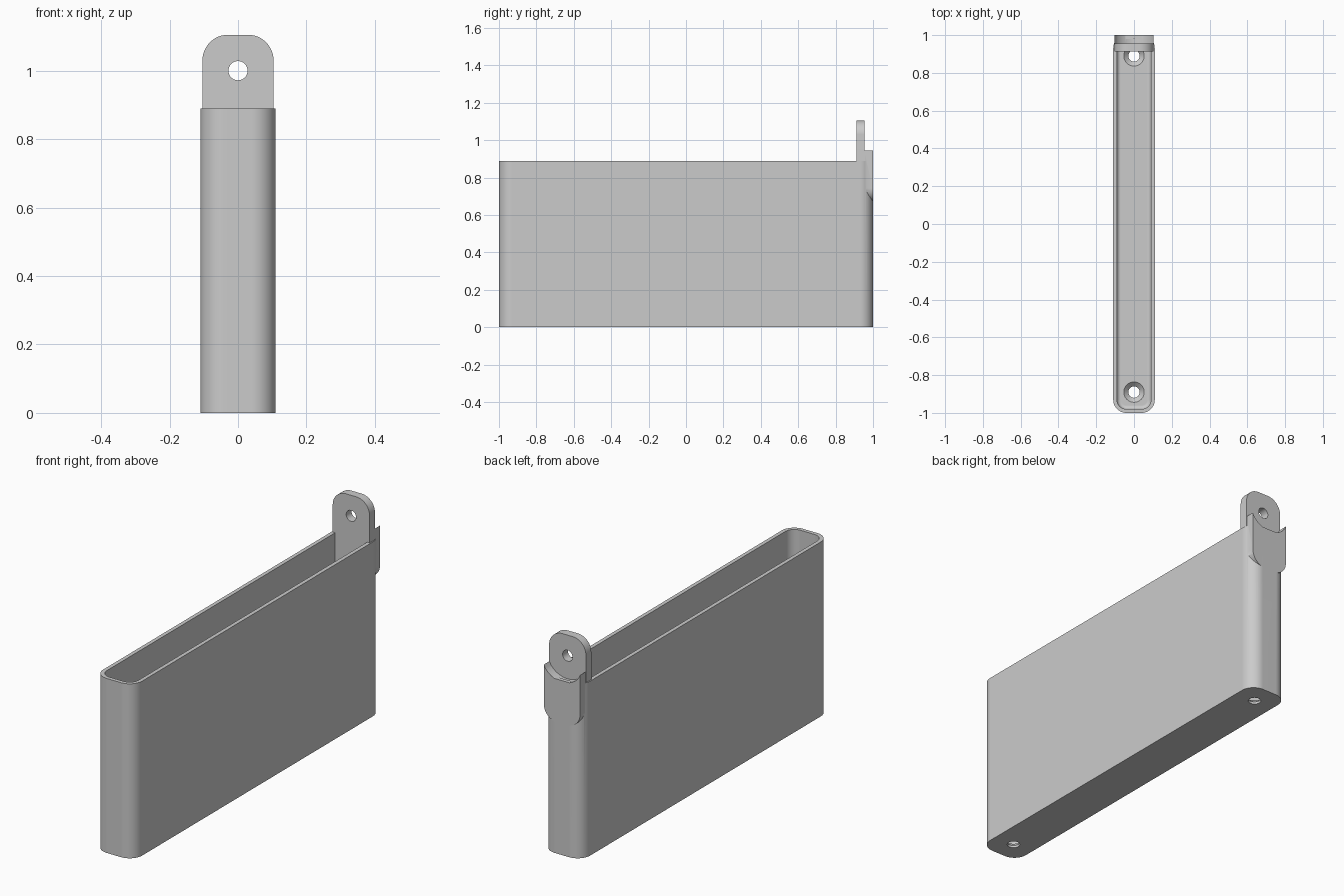
import bpy, bmesh
from math import sin, cos, pi, sqrt
from mathutils import Vector

if "Cube" in bpy.data.objects:
    bpy.data.objects.remove(bpy.data.objects["Cube"])

grey = bpy.data.materials.new("plain grey")
grey.use_nodes = True
grey.diffuse_color = (0.6, 0.6, 0.6, 1)
grey.node_tree.nodes["Principled BSDF"].inputs["Base Color"].default_value = (0.6, 0.6, 0.6, 1)


def arc(cx, cy, r, start, end, steps):
    return [(cx + r * cos(start + (end - start) * i / steps),
             cy + r * sin(start + (end - start) * i / steps)) for i in range(steps + 1)]


def rounded_rect(hx, hy, r, cy=0):
    """Counter-clockwise rectangle with round corners."""
    pts = []
    for k, (sx, sy) in enumerate([(1, 1), (-1, 1), (-1, -1), (1, -1)]):
        pts += arc(sx * (hx - r), cy + sy * (hy - r), r, k * pi / 2, (k + 1) * pi / 2, 12)
    return pts


def circle(cx, cy, r):
    return arc(cx, cy, r, 0, 2 * pi, 40)[:-1]


def loft(name, rings):
    """Closed solid through a list of equal rings of 3D points."""
    bm = bmesh.new()
    loops = [[bm.verts.new(p) for p in ring] for ring in rings]
    n = len(loops[0])
    for low, high in zip(loops, loops[1:]):
        for i in range(n):
            j = (i + 1) % n
            bm.faces.new((low[i], low[j], high[j], high[i]))
    bm.faces.new(loops[0][::-1])
    bm.faces.new(loops[-1])
    bmesh.ops.recalc_face_normals(bm, faces=bm.faces)
    mesh = bpy.data.meshes.new(name)
    bm.to_mesh(mesh)
    bm.free()
    mesh.materials.append(grey)
    obj = bpy.data.objects.new(name, mesh)
    bpy.context.collection.objects.link(obj)
    return obj


def stack(name, levels):
    """Loft of (outline, z) levels going up."""
    return loft(name, [[(x, y, z) for x, y in pts] for pts, z in levels])


def plate(name, pts, y0, y1):
    """Front-facing outline extruded along y."""
    return loft(name, [[(x, y, z) for x, z in pts] for y in (y0, y1)])


def combine(target, tool, operation):
    mod = target.modifiers.new(operation, "BOOLEAN")
    mod.operation, mod.object, mod.solver = operation, tool, "EXACT"
    bpy.context.view_layer.objects.active = target
    bpy.ops.object.modifier_apply(modifier=mod.name)
    bpy.data.objects.remove(tool)


WIDTH, HEIGHT, WALL, FLOOR = 0.11, 0.89, 0.02, 0.035

# Deep narrow box
outer = rounded_rect(WIDTH, 1, 0.07)
box = stack("holder_box", [(outer, 0), (outer, HEIGHT)])

# Cavity with a small fillet around the floor
fillet = 0.02
levels = []
for i in range(7):
    a = i / 6 * pi / 2
    inset = WALL + fillet * (1 - sin(a))
    levels.append((rounded_rect(WIDTH - inset, 1 - inset, 0.07 - inset),
                   FLOOR + fillet * (1 - cos(a))))
levels.append((levels[-1][0], HEIGHT + 0.1))
combine(box, stack("cavity_cutter", levels), "DIFFERENCE")

# Countersunk screw holes in the floor
for y in (-0.89, 0.89):
    narrow, wide = circle(0, y, 0.03), circle(0, y, 0.054)
    combine(box, stack("screw_cutter", [(narrow, -0.1), (narrow, 0.012),
                                        (wide, FLOOR), (wide, FLOOR + 0.01)]), "DIFFERENCE")

# Hanging tab with round corners
bottom, top = 0.67, 1.105
tab = plate("hanging_tab", rounded_rect(0.104, (top - bottom) / 2, 0.075, (top + bottom) / 2),
            0.912, 0.955)

# Back pad, hollowed at the top around the hanging hole
hw, r, rise, hole_z, relief = 0.102, 0.073, 0.945, 1.0, 0.118
half = sqrt(relief ** 2 - (hole_z - rise) ** 2)
pad_outline = arc(-hw + r, bottom + r, r, pi, 1.5 * pi, 12) + arc(hw - r, bottom + r, r, -pi / 2, 0, 12)
pad_outline += [(hw, rise)]
pad_outline += [(x, hole_z - sqrt(relief ** 2 - x * x))
                for x in (hw * (1 - i / 12) for i in range(1, 24))]
pad_outline += [(-hw, rise)]
pad = plate("back_pad", pad_outline, 0.93, 1.0)

combine(tab, pad, "UNION")
combine(box, tab, "UNION")
combine(box, plate("hang_hole_cutter", circle(0, hole_z, 0.028), 0.85, 1.05), "DIFFERENCE")

# Smooth curves, crisp edges and clean flats
bpy.ops.object.select_all(action="DESELECT")
box.select_set(True)
bpy.context.view_layer.objects.active = box
bpy.ops.object.shade_smooth_by_angle(angle=pi / 6)
weighted = box.modifiers.new("clean_flats", "WEIGHTED_NORMAL")
weighted.keep_sharp = True
